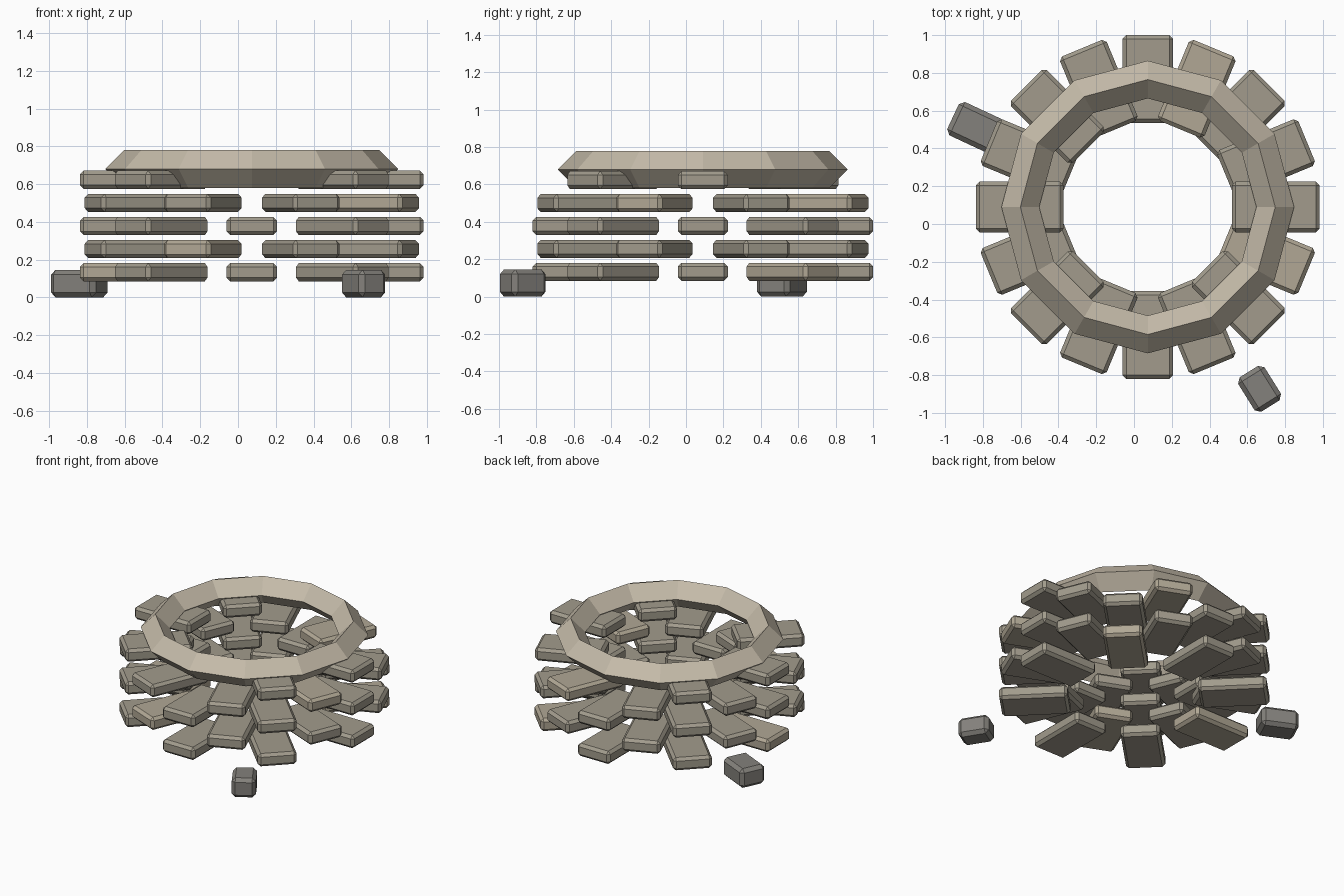
import bpy, math, random

if "Cube" in bpy.data.objects:
    bpy.data.objects.remove(bpy.data.objects["Cube"])

random.seed(4)
CX, CY = 0.073, 0.09            # centre of the well


def material(name, rgb):
    m = bpy.data.materials.new(name)
    m.diffuse_color = (*rgb, 1)
    m.use_nodes = True
    m.node_tree.nodes["Principled BSDF"].inputs["Base Color"].default_value = m.diffuse_color
    return m


STONE = material("stone", (0.36, 0.33, 0.265))
PALE = material("pale_stone", (0.44, 0.39, 0.30))
RIM = material("rim_stone", (0.56, 0.50, 0.40))
ROCK = material("grey_rock", (0.23, 0.22, 0.20))


def block(name, loc, size, angle, bevel, mat):
    """Chamfered box turned about z."""
    bpy.ops.mesh.primitive_cube_add(size=1, location=loc)
    o = bpy.context.object
    o.name = name
    o.scale = size
    bpy.ops.object.transform_apply(location=False, rotation=False, scale=True)
    o.rotation_euler.z = math.radians(angle)
    b = o.modifiers.new("chamfer", 'BEVEL')
    b.width = bevel
    b.segments = 1
    o.data.materials.append(mat)
    return o


# Five staggered courses of radial stones, some missing at the top
MISSING_TOP = (45, 90, 270)
R_MID = 0.678
for row in range(5):
    for i in range(8):
        ang = i * 45 + (22.5 if row % 2 else 0)
        if row == 4 and ang in MISSING_TOP:
            continue
        a = math.radians(ang)
        loc = (CX + R_MID * math.cos(a), CY + R_MID * math.sin(a), 0.133 + row * 0.1225)
        mat = PALE if random.random() < 0.15 else STONE
        block(f"wall_stone_{row}_{i}", loc, (0.465, 0.268, 0.096), ang, 0.02, mat)

# Faceted rim ring with a diamond section
bpy.ops.mesh.primitive_torus_add(location=(CX, CY, 0.68), major_segments=12, minor_segments=4,
                                 major_radius=0.675, minor_radius=0.1)
rim = bpy.context.object
rim.name = "rim_ring"
rim.data.materials.append(RIM)
rim.data.polygons.foreach_set("use_smooth", [False] * len(rim.data.polygons))

# Loose rocks on the ground
block("loose_rock_back", (-0.84, 0.513, 0.073), (0.262, 0.195, 0.145), -25, 0.025, ROCK)
block("loose_rock_front", (0.665, -0.873, 0.073), (0.215, 0.165, 0.145), -58, 0.025, ROCK)
